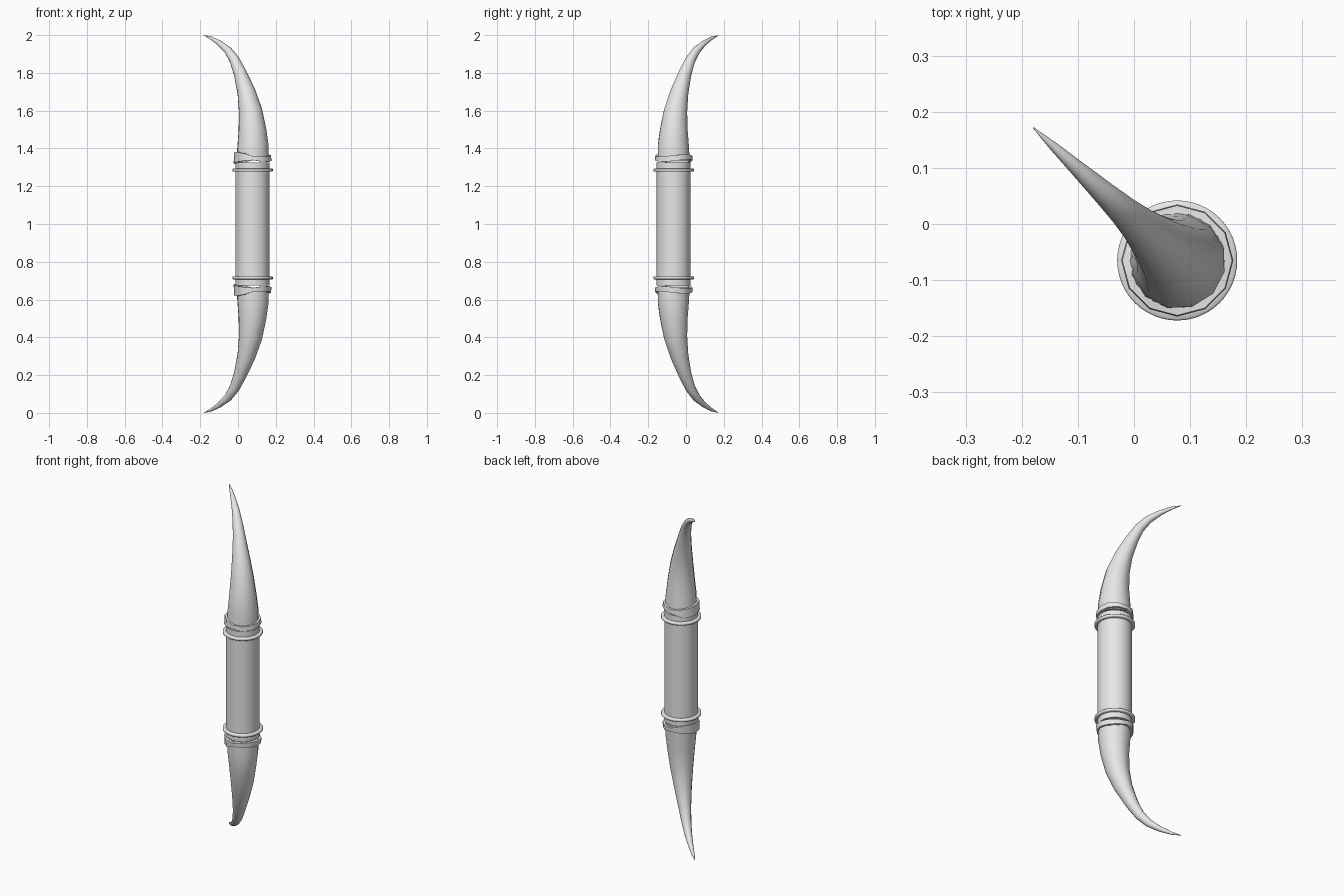
import bpy, bmesh, math
from mathutils import Vector

if "Cube" in bpy.data.objects:
    bpy.data.objects.remove(bpy.data.objects["Cube"], do_unlink=True)

AXIS = Vector((0.077, -0.065, 0))            # centre of the grip
BEND = Vector((-0.735, 0.678, 0)).normalized()  # direction the horns sweep
SIDE = Vector((0, 0, 1)).cross(BEND)

grey = bpy.data.materials.new("light grey")
grey.use_nodes = True
grey.diffuse_color = (0.8, 0.8, 0.8, 1)
grey.node_tree.nodes["Principled BSDF"].inputs["Base Color"].default_value = (0.8, 0.8, 0.8, 1)


def loft(name, rings, flip=False, caps=True, closed=False, angle=35):
    """Skin a list of point rings; flip mirrors the part to the lower half."""
    bm = bmesh.new()
    loops = [[bm.verts.new((p.x, p.y, 2 - p.z if flip else p.z)) for p in r] for r in rings]
    pairs = list(zip(loops, loops[1:]))
    if closed:
        pairs.append((loops[-1], loops[0]))
    for a, b in pairs:
        n = len(a)
        for i in range(n):
            j = (i + 1) % n
            bm.faces.new((a[i], a[j], b[j], b[i]))
    if caps and not closed:
        bm.faces.new(loops[0])
        bm.faces.new(loops[-1])
    bmesh.ops.recalc_face_normals(bm, faces=bm.faces)
    mesh = bpy.data.meshes.new(name)
    bm.to_mesh(mesh)
    bm.free()
    mesh.materials.append(grey)
    ob = bpy.data.objects.new(name, mesh)
    bpy.context.collection.objects.link(ob)
    bpy.ops.object.select_all(action="DESELECT")
    ob.select_set(True)
    bpy.context.view_layer.objects.active = ob
    bpy.ops.object.shade_smooth_by_angle(angle=math.radians(angle))
    return ob


def circle(radius, z, n=48):
    return [AXIS + Vector((radius * math.cos(t), radius * math.sin(t), z))
            for t in (math.tau * i / n for i in range(n))]


def horn_rings(n=12):
    # height, sweep along the bend, radius
    path = [(1.335, 0, 0.087), (1.42, -0.003, 0.084), (1.5, 0.001, 0.075),
            (1.6, 0.015, 0.063), (1.7, 0.045, 0.049), (1.8, 0.09, 0.035),
            (1.87, 0.131, 0.027), (1.92, 0.178, 0.021), (1.96, 0.242, 0.014),
            (1.985, 0.3, 0.008), (1.999, 0.349, 0.001)]
    pts = [AXIS + BEND * u + Vector((0, 0, z)) for z, u, r in path]
    rings = []
    for i, (c, (z, u, r)) in enumerate(zip(pts, path)):
        tangent = pts[min(i + 1, len(pts) - 1)] - pts[max(i - 1, 0)]
        if i == 0:
            tangent = Vector((0, 0, 1))
        across = SIDE.cross(tangent.normalized())
        rings.append([c + r * (across * math.cos(t) + SIDE * math.sin(t))
                      for t in (math.tau * k / n for k in range(n))])
    return rings


def collar_rings(n=12):
    # uneven wrap: tall on the right side, narrow at the front
    rings = [[], [], [], []]
    for i in range(n):
        t = math.tau * i / n
        out = Vector((math.cos(t), math.sin(t), 0))
        half = 0.011 + 0.018 * max(0, -out.x) + 0.004 * max(0, out.x)
        mid = 1.349 + 0.006 * math.sin(2 * t)
        for ring, (r, s) in zip(rings, ((0.084, -1), (0.1, -1), (0.098, 1), (0.084, 1))):
            ring.append(AXIS + out * r + Vector((0, 0, mid + s * half)))
    return rings


# Central grip
loft("grip", [circle(0.09, 0.675), circle(0.09, 1.325)])

# Matching fittings and horns at both ends
for end, flip in (("upper", False), ("lower", True)):
    band = [circle(r, z) for r, z in ((0.088, 1.277), (0.104, 1.277), (0.107, 1.28),
                                      (0.107, 1.29), (0.104, 1.293), (0.088, 1.293))]
    loft(end + "_ring", band, flip, closed=True, angle=50)
    loft(end + "_collar", collar_rings(), flip, closed=True)
    loft(end + "_horn", horn_rings(), flip)
